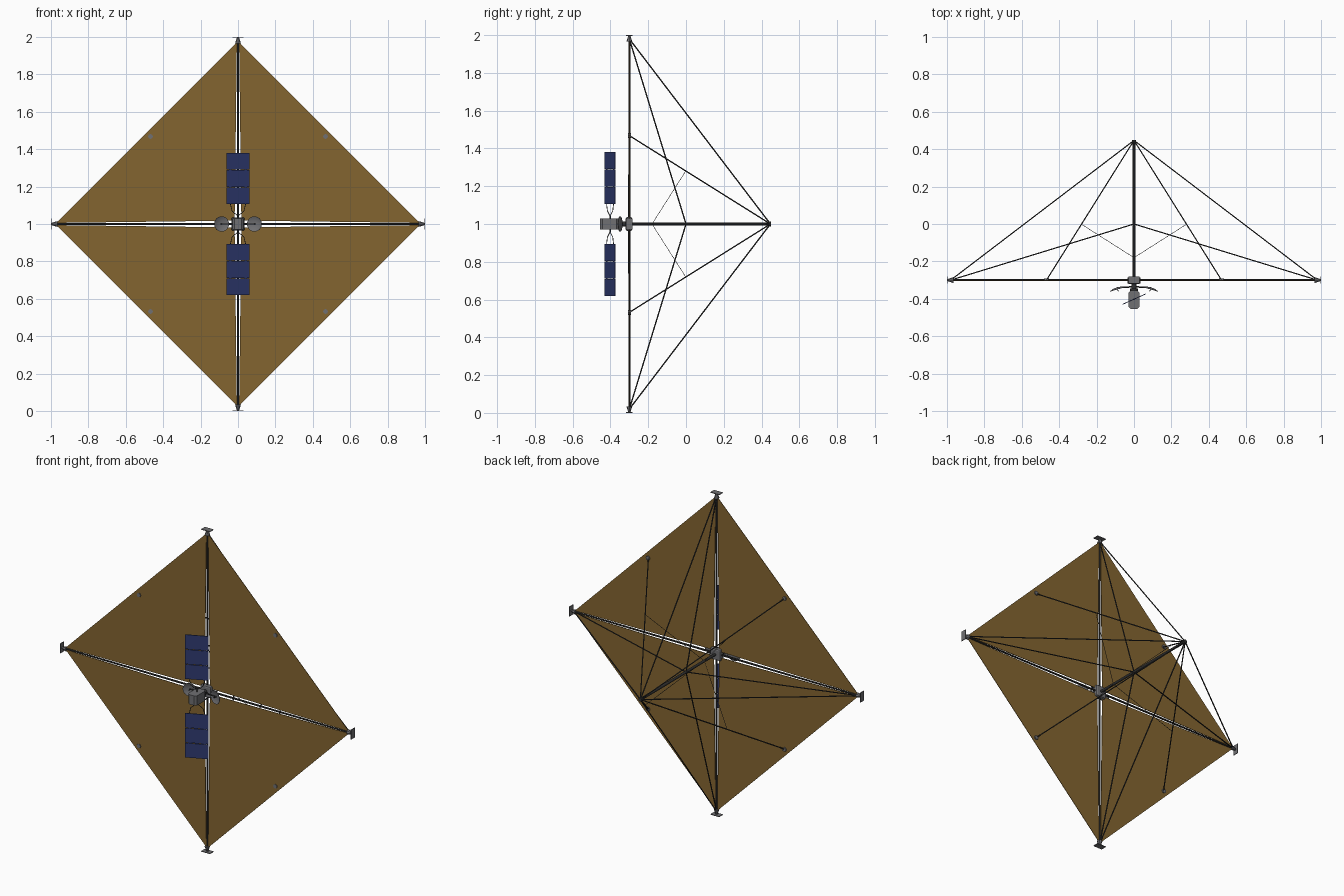
import bpy, bmesh, math
from mathutils import Vector, Matrix

if "Cube" in bpy.data.objects:
    bpy.data.objects.remove(bpy.data.objects["Cube"])

SAIL_Y = -0.3
C = Vector((0, SAIL_Y, 1))


def material(name, rgb):
    m = bpy.data.materials.new(name)
    m.diffuse_color = (*rgb, 1)
    m.use_nodes = True
    m.node_tree.nodes["Principled BSDF"].inputs["Base Color"].default_value = m.diffuse_color
    return m


GOLD = material("sail_gold", (0.23, 0.13, 0.03))
BLUE = material("cell_blue", (0.028, 0.042, 0.16))
DARK = material("dark_metal", (0.03, 0.03, 0.03))
GREY = material("grey_metal", (0.16, 0.16, 0.17))


def finish(name, bm, mat, smooth=False):
    bmesh.ops.recalc_face_normals(bm, faces=bm.faces)
    me = bpy.data.meshes.new(name)
    bm.to_mesh(me)
    bm.free()
    ob = bpy.data.objects.new(name, me)
    bpy.context.collection.objects.link(ob)
    me.materials.append(mat)
    if smooth:
        bpy.ops.object.select_all(action='DESELECT')
        ob.select_set(True)
        bpy.context.view_layer.objects.active = ob
        bpy.ops.object.shade_smooth_by_angle(angle=math.radians(40))
    return ob


def rod(name, a, b, r1, r2=None, mat=DARK, sides=8):
    a, b = Vector(a), Vector(b)
    d = b - a
    bm = bmesh.new()
    m = Matrix.Translation((a + b) / 2) @ d.to_track_quat('Z', 'Y').to_matrix().to_4x4()
    bmesh.ops.create_cone(bm, cap_ends=True, segments=sides, radius1=r1,
                          radius2=r1 if r2 is None else r2, depth=d.length, matrix=m)
    return finish(name, bm, mat, True)


def box(name, loc, size, mat=GREY, rot=0.0):
    bm = bmesh.new()
    m = Matrix.Translation(loc) @ Matrix.Rotation(rot, 4, 'Z') @ Matrix.Diagonal((*size, 1))
    bmesh.ops.create_cube(bm, size=1, matrix=m)
    return finish(name, bm, mat)


def bevel(ob, width, segments=1, keep=lambda d: True):
    bm = bmesh.new()
    bm.from_mesh(ob.data)
    edges = [e for e in bm.edges if keep((e.verts[0].co - e.verts[1].co).normalized())]
    bmesh.ops.bevel(bm, geom=edges, offset=width, segments=segments, affect='EDGES', profile=0.5)
    bm.to_mesh(ob.data)
    bm.free()


# Four triangular sail quadrants
for i, (sx, sz) in enumerate([(1, 1), (-1, 1), (-1, -1), (1, -1)]):
    bm = bmesh.new()
    pts = [(0.018, 0.018), (0.972, 0.006), (0.006, 0.972)]
    f = bm.faces.new([bm.verts.new((sx * x, SAIL_Y - 0.0015, 1 + sz * z)) for x, z in pts])
    ext = bmesh.ops.extrude_face_region(bm, geom=[f])
    bmesh.ops.translate(bm, vec=(0, 0.003, 0),
                        verts=[v for v in ext["geom"] if isinstance(v, bmesh.types.BMVert)])
    finish(f"sail_quadrant_{i}", bm, GOLD)

# Booms with tip fittings, plus stays to the mast
mast_tip = Vector((0, 0.447, 1))
mast_mid = Vector((0, 0, 1))
for i, d in enumerate([(1, 0, 0), (0, 0, 1), (-1, 0, 0), (0, 0, -1)]):
    d = Vector(d)
    side = Vector((abs(d.z), 0, abs(d.x)))
    rod(f"boom_{i}", C, C + d * 0.99, 0.006, 0.005)
    rod(f"boom_tip_{i}", C + d * 0.965, C + d * 0.996, 0.016, 0.006, GREY)
    size = [0.004 * abs(d[k]) + 0.06 * side[k] for k in range(3)]
    size[1] = 0.036
    box(f"boom_end_plate_{i}", C + d * 0.998, size)
    rod(f"outer_stay_{i}", mast_tip, C + d * 0.98, 0.0035, sides=6)
    rod(f"inner_stay_{i}", mast_mid, C + d * 0.98, 0.0035, sides=6)

# Struts to the sail edges and thin bracing wires
for i, (sx, sz) in enumerate([(1, 1), (-1, 1), (-1, -1), (1, -1)]):
    foot = C + Vector((0.468 * sx, 0, 0.468 * sz))
    rod(f"sail_edge_strut_{i}", mast_tip, foot, 0.0035, sides=6)
    rod(f"edge_fitting_{i}", foot - Vector((0, 0.006, 0)), foot + Vector((0, 0.008, 0)), 0.013, mat=GREY)
    rod(f"brace_wire_{i}", (0, -0.18, 1), mast_tip.lerp(foot, 0.6), 0.0013, sides=5)

# Mast, tip knob and central hub
rod("mast", C, mast_tip, 0.008, sides=12)
rod("mast_cap", (0, 0.435, 1), (0, 0.45, 1), 0.012, sides=12)
hub = box("central_hub", (0, -0.302, 1), (0.072, 0.036, 0.072))
bevel(hub, 0.009, 2)

# Spacecraft body with chamfered upright edges, and its neck
body = box("spacecraft_body", (0, -0.405, 1), (0.06, 0.1, 0.06))
bevel(body, 0.012, 1, lambda d: abs(d.z) > 0.9)
rod("body_neck", (0, -0.36, 1), (0, -0.315, 1), 0.014, sides=12)
rod("neck_collar", (0, -0.358, 1), (0, -0.345, 1), 0.022, sides=16)

# Pair of dish antennas on arms
for s, label in ((1, "right"), (-1, "left")):
    centre = Vector((s * 0.09, -0.341, 1))
    normal = Vector((-s * 0.28, -0.96, 0)).normalized()
    m = Matrix.Translation(centre) @ normal.to_track_quat('Z', 'Y').to_matrix().to_4x4()
    bm = bmesh.new()
    n, rows = 24, []
    prof = [(0.008, 0.0), (0.02, 0.0015), (0.032, 0.005), (0.041, 0.009),
            (0.041, 0.007), (0.032, 0.003), (0.02, -0.0005), (0.008, -0.002)]
    for r, z in prof:
        rows.append([bm.verts.new(m @ Vector((r * math.cos(math.tau * k / n),
                                              r * math.sin(math.tau * k / n), z))) for k in range(n)])
    for a, b in zip(rows, rows[1:]):
        for k in range(n):
            bm.faces.new((a[k], a[(k + 1) % n], b[(k + 1) % n], b[k]))
    bm.faces.new(rows[0])
    bm.faces.new(rows[-1])
    finish(f"{label}_dish", bm, GREY, True)
    rod(f"{label}_dish_feed", centre, centre + normal * 0.022, 0.003, 0.0015)
    rod(f"{label}_dish_arm", (0, -0.335, 1), centre, 0.004)

# Solar wings: three panels each, turned about the vertical, on a forked yoke
turn = math.atan2(0.055, 0.122)
axis = Vector((math.cos(turn), math.sin(turn), 0))
P = Vector((0, -0.402, 1))
for s, label in ((1, "upper"), (-1, "lower")):
    for k in range(3):
        z = s * (0.151 + k * 0.0925)
        box(f"{label}_solar_panel_{k}", P + Vector((0, 0, z)), (0.134, 0.004, 0.0895), BLUE, turn)
        if k:
            for e in (-0.045, 0.045):
                box(f"{label}_hinge_{k}_{e > 0}", P + axis * e + Vector((0, 0, z - s * 0.046)),
                    (0.014, 0.003, 0.008), DARK, turn)
    root = P + Vector((0, 0, s * 0.042))
    rod(f"{label}_yoke_root", P + Vector((0, 0, s * 0.028)), root, 0.004)
    for e in (-1, 1):
        elbow = P + axis * e * 0.035 + Vector((0, 0, s * 0.07))
        rod(f"{label}_yoke_arm_{e > 0}", root, elbow, 0.002, sides=6)
        rod(f"{label}_yoke_leg_{e > 0}", elbow, P + axis * e * 0.045 + Vector((0, 0, s * 0.108)), 0.002, sides=6)
